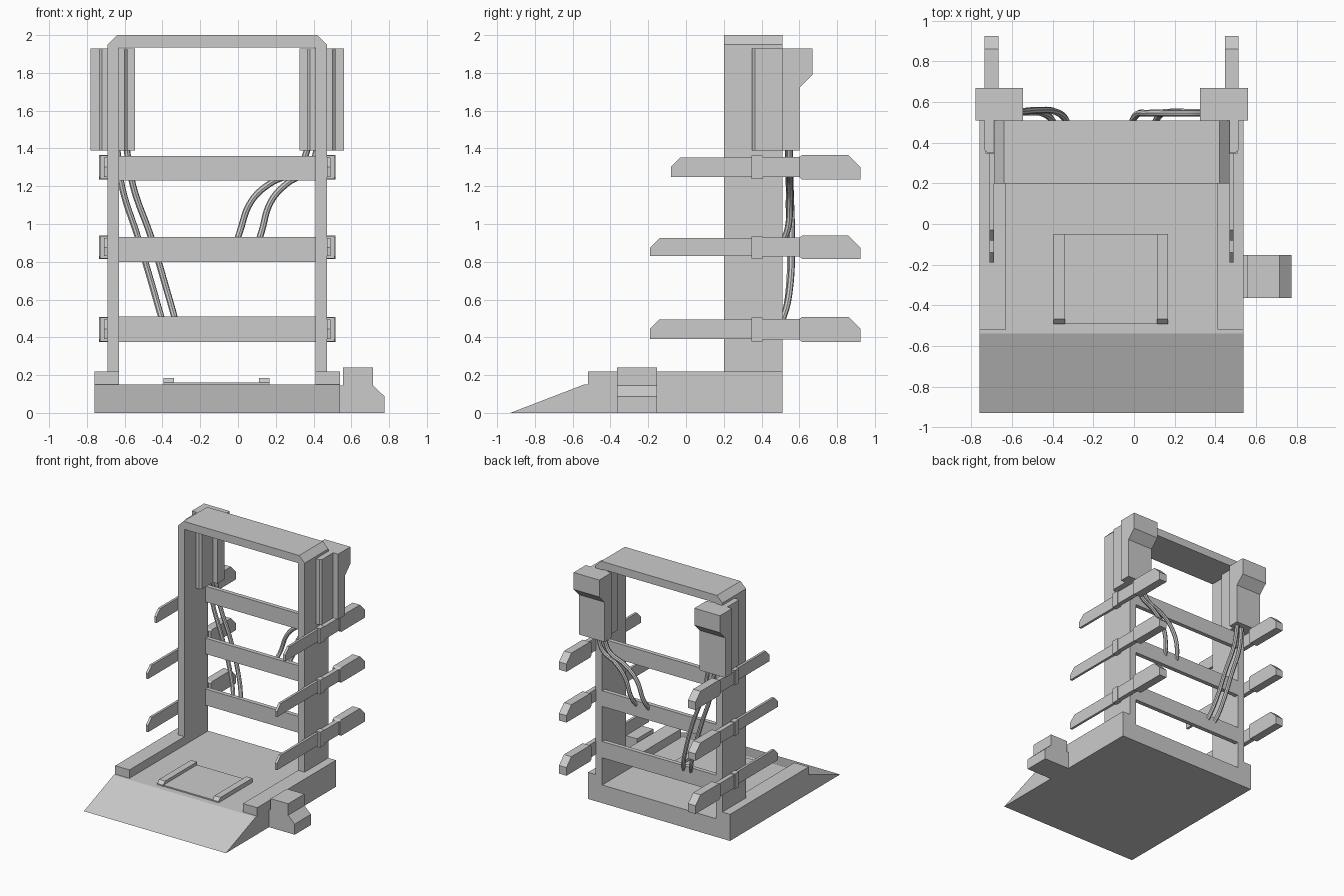
import bpy, bmesh
from mathutils import Vector

if "Cube" in bpy.data.objects:
    bpy.data.objects.remove(bpy.data.objects["Cube"])

CX = -0.11  # symmetry plane of the rack


def prism(name, axis, pts, a, b):
    """Extrude a 2D profile along an axis from a to b.
    Profile is (y,z) for 'x', (x,z) for 'y', (x,y) for 'z'."""
    def place(p, t):
        u, v = p
        return {'x': (t, u, v), 'y': (u, t, v), 'z': (u, v, t)}[axis]
    bm = bmesh.new()
    lo = [bm.verts.new(place(p, a)) for p in pts]
    hi = [bm.verts.new(place(p, b)) for p in pts]
    n = len(pts)
    bm.faces.new(lo)
    bm.faces.new(hi[::-1])
    for i in range(n):
        j = (i + 1) % n
        bm.faces.new((lo[i], lo[j], hi[j], hi[i]))
    bmesh.ops.recalc_face_normals(bm, faces=bm.faces)
    me = bpy.data.meshes.new(name)
    bm.to_mesh(me)
    bm.free()
    ob = bpy.data.objects.new(name, me)
    bpy.context.collection.objects.link(ob)
    return ob


def box(name, x0, x1, y0, y1, z0, z1):
    return prism(name, 'x', [(y0, z0), (y1, z0), (y1, z1), (y0, z1)], x0, x1)


def tube(name, pts, r=0.017):
    cu = bpy.data.curves.new(name, 'CURVE')
    cu.dimensions = '3D'
    cu.bevel_depth = r
    cu.bevel_resolution = 2
    cu.resolution_u = 6
    cu.use_fill_caps = True
    sp = cu.splines.new('BEZIER')
    sp.bezier_points.add(len(pts) - 1)
    for bp, p in zip(sp.bezier_points, pts):
        bp.co = Vector(p)
        bp.handle_left_type = bp.handle_right_type = 'AUTO'
    ob = bpy.data.objects.new(name, cu)
    bpy.context.collection.objects.link(ob)
    return ob


# base with front ramp
prism("base_ramp", 'x', [(-0.93, 0), (0.51, 0), (0.51, 0.15), (-0.54, 0.15)], -0.76, 0.54)

# upright portal frame with chamfered top corners
o, i, c = 0.58, 0.52, 0.05
outline = [(-o, 0.15), (-o, 1.95), (-o + c, 2.0), (o - c, 2.0), (o, 1.95), (o, 0.15),
           (i, 0.15), (i, 1.935), (-i, 1.935), (-i, 0.15)]
prism("portal_frame", 'y', [(CX + x, z) for x, z in outline], 0.20, 0.51)

# cross bars
for k, (z0, z1) in enumerate([(0.375, 0.51), (0.80, 0.93), (1.23, 1.36)]):
    box(f"cross_bar_{k}", CX - i, CX + i, 0.475, 0.51, z0, z1)

# arms: bottom z, top z, front tip y
arms = [(0.385, 0.498, -0.19), (0.825, 0.928, -0.19), (1.245, 1.355, -0.08)]

for side, tag in ((-1, "left"), (1, "right")):
    def X(a, s=side):
        return CX + s * a

    # base side rails
    box(f"side_rail_{tag}", X(0.52), X(0.65), -0.52, 0.51, 0.14, 0.22)

    # side arms: front blade, clamp, neck and rear block
    for k, (z0, z1, tip) in enumerate(arms):
        prism(f"arm_blade_{tag}_{k}", 'x',
              [(tip, z0 + 0.005), (0.36, z0 + 0.005), (0.36, z1 - 0.003),
               (tip + 0.05, z1 - 0.003), (tip, z1 - 0.053)], X(0.58), X(0.60))
        box(f"arm_clamp_{tag}_{k}", X(0.578), X(0.62), 0.347, 0.405, z0 - 0.007, z1 + 0.007)
        box(f"arm_neck_{tag}_{k}", X(0.578), X(0.615), 0.40, 0.62, z0 + 0.003, z1)
        prism(f"arm_rear_block_{tag}_{k}", 'x',
              [(0.60, z0 + 0.003), (0.615, z0 - 0.01), (0.925, z0 - 0.01), (0.925, z1 - 0.055),
               (0.86, z1 + 0.01), (0.615, z1 + 0.01), (0.60, z1)], X(0.557), X(0.625))

    # rear housing with overhanging head
    prism(f"housing_{tag}", 'x',
          [(0.51, 1.39), (0.60, 1.39), (0.60, 1.72), (0.67, 1.79), (0.67, 1.93), (0.51, 1.93)],
          X(0.435), X(0.67))
    # cheeks gripping the post on both faces
    for part, a, b, d in (("outer", 0.58, 0.625, -0.015), ("inner", 0.52, 0.475, 0.015)):
        prism(f"housing_cheek_{part}_{tag}", 'z',
              [(X(a), 0.515), (X(a), 0.35), (X(b + d), 0.35), (X(b), 0.365), (X(b), 0.515)],
              1.39, 1.93)

# floor plate with two bevelled runners
box("floor_plate", -0.395, 0.165, -0.49, -0.05, 0.145, 0.16)
for tag, x0 in (("left", -0.395), ("right", 0.112)):
    prism(f"plate_runner_{tag}", 'x',
          [(-0.492, 0.145), (-0.05, 0.145), (-0.05, 0.185), (-0.467, 0.185), (-0.492, 0.16)],
          x0, x0 + 0.055)

# side unit on the right of the base
prism("side_unit", 'y',
      [(0.53, 0), (0.775, 0), (0.775, 0.088), (0.715, 0.145), (0.715, 0.24),
       (0.555, 0.24), (0.555, 0.145), (0.53, 0.145)], -0.365, -0.153)

# hoses
tube("hose_left_0", [(-0.64, 0.54, 1.40), (-0.615, 0.545, 1.20), (-0.53, 0.55, 0.93),
                     (-0.45, 0.545, 0.66), (-0.41, 0.52, 0.52), (-0.39, 0.49, 0.46)])
tube("hose_left_1", [(-0.59, 0.55, 1.40), (-0.555, 0.553, 1.20), (-0.46, 0.56, 0.93),
                     (-0.38, 0.55, 0.66), (-0.34, 0.52, 0.52), (-0.325, 0.49, 0.46)])
tube("hose_right_0", [(0.37, 0.545, 1.40), (0.32, 0.545, 1.29), (0.17, 0.545, 1.215),
                      (0.07, 0.545, 1.12), (0.01, 0.535, 0.96), (-0.015, 0.49, 0.88)])
tube("hose_right_1", [(0.42, 0.55, 1.40), (0.38, 0.55, 1.29), (0.26, 0.55, 1.215),
                      (0.175, 0.55, 1.12), (0.125, 0.535, 0.96), (0.10, 0.49, 0.88)])

# turn hoses into smooth meshes
bpy.ops.object.select_all(action='DESELECT')
for ob in [ob for ob in bpy.context.scene.objects if ob.type == 'CURVE']:
    ob.select_set(True)
    bpy.context.view_layer.objects.active = ob
bpy.ops.object.convert(target='MESH')
bpy.ops.object.shade_smooth_by_angle()
